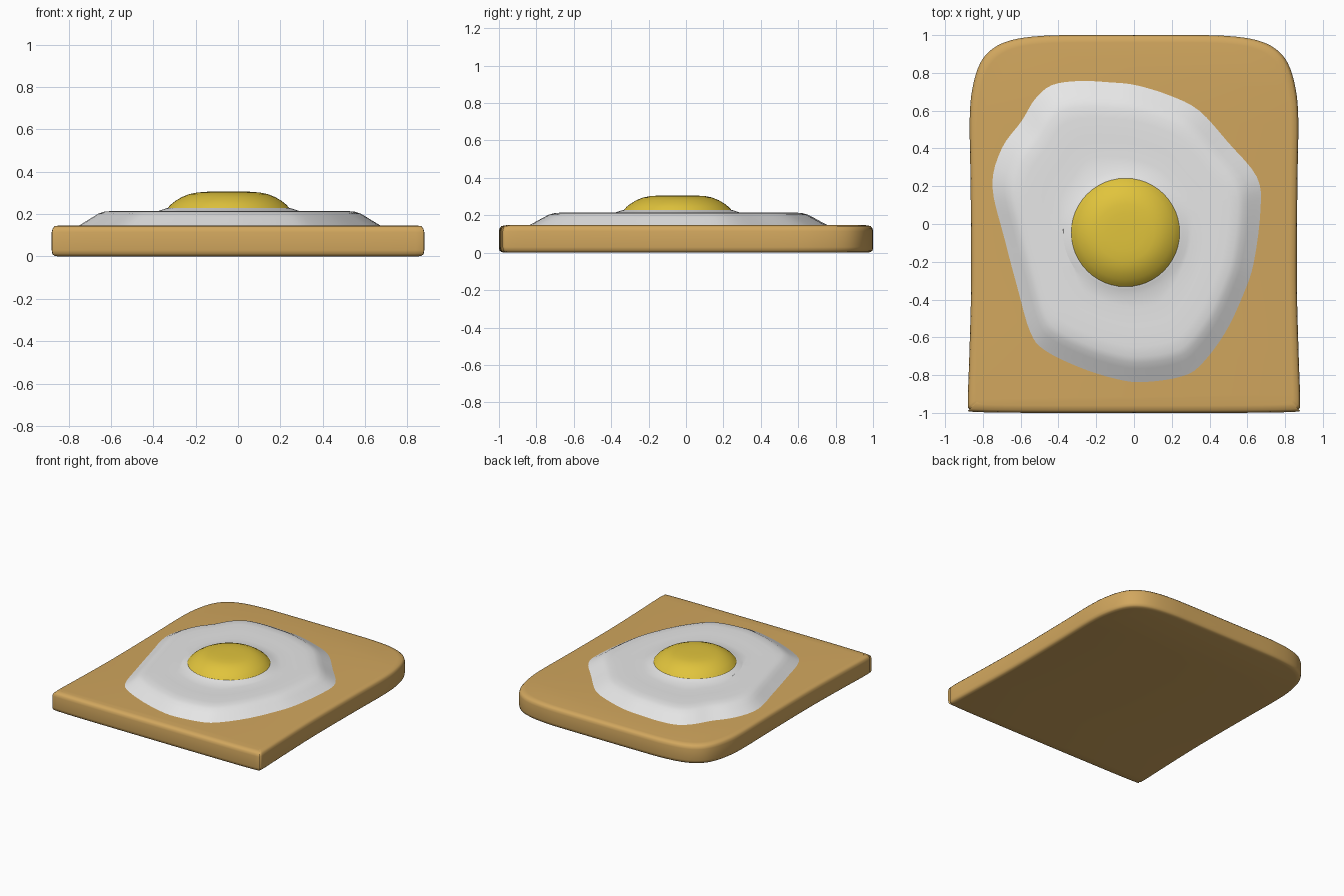
import bpy, math

if "Cube" in bpy.data.objects:
    bpy.data.objects.remove(bpy.data.objects["Cube"])


def material(name, rgb):
    m = bpy.data.materials.new(name)
    m.diffuse_color = (*rgb, 1)
    m.use_nodes = True
    m.node_tree.nodes["Principled BSDF"].inputs["Base Color"].default_value = m.diffuse_color
    return m


def spline(pts, steps):
    """Closed Catmull-Rom curve through 2D points."""
    out, n = [], len(pts)
    for i in range(n):
        a, b, c, d = (pts[(i + k) % n] for k in (-1, 0, 1, 2))
        for s in range(steps):
            t = s / steps
            out.append(tuple(0.5 * (2 * q + (r - p) * t + (2 * p - 5 * q + 4 * r - w) * t * t
                                    + (3 * q - p - 3 * r + w) * t ** 3)
                             for p, q, r, w in zip(a, b, c, d)))
    return out


def loft(name, rings, mat):
    """Skin stacked rings (bottom to top, counter-clockwise) and cap both ends."""
    n = len(rings[0])
    verts = [v for r in rings for v in r]
    faces = [(k * n + i, k * n + (i + 1) % n, (k + 1) * n + (i + 1) % n, (k + 1) * n + i)
             for k in range(len(rings) - 1) for i in range(n)]
    faces.append(tuple(range(n))[::-1])
    faces.append(tuple(range(len(verts) - n, len(verts))))
    me = bpy.data.meshes.new(name)
    me.from_pydata(verts, [], faces)
    me.materials.append(mat)
    ob = bpy.data.objects.new(name, me)
    bpy.context.collection.objects.link(ob)
    bpy.ops.object.select_all(action='DESELECT')
    ob.select_set(True)
    bpy.context.view_layer.objects.active = ob
    bpy.ops.object.shade_smooth_by_angle(angle=math.radians(50))
    return ob


crust = material("toast brown", (0.64, 0.385, 0.112))
white = material("egg white", (0.8, 0.8, 0.8))
yellow = material("yolk yellow", (0.75, 0.55, 0.045))

# Toast slice: half outline mirrored, with rounded rims
half = [(0.45, -1), (0.84, -0.995), (0.87, -0.98), (0.88, -0.94), (0.872, -0.7), (0.862, -0.3),
        (0.865, 0.2), (0.87, 0.55), (0.855, 0.72), (0.815, 0.85), (0.75, 0.927),
        (0.65, 0.973), (0.5, 0.995), (0.3, 1.0)]
outline = spline(half + [(-x, y) for x, y in reversed(half)], 4)
rim = [(0.03, 0), (0.012, 0.004), (0.003, 0.012), (0, 0.03),
       (0, 0.115), (0.004, 0.132), (0.014, 0.143), (0.04, 0.147)]
loft("toast_slice", [[(x * (1 - d / 0.88), y * (1 - d), z) for x, y in outline]
                     for d, z in rim], crust)

# Egg white: irregular outline shrinking up to a low plateau
blob = [(-0.29, 0.757), (-0.13, 0.75), (0.01, 0.735), (0.19, 0.68), (0.345, 0.60), (0.50, 0.43),
        (0.65, 0.25), (0.67, 0.08), (0.635, -0.2), (0.58, -0.37), (0.48, -0.58),
        (0.345, -0.755), (0.24, -0.81), (0.08, -0.835), (-0.05, -0.83), (-0.26, -0.77),
        (-0.47, -0.67), (-0.55, -0.57), (-0.615, -0.345), (-0.685, -0.08), (-0.75, 0.2),
        (-0.70, 0.40), (-0.595, 0.545), (-0.525, 0.66), (-0.435, 0.735)]
edge = spline(blob[::-1], 4)
cx, cy = -0.045, -0.045
steps = [(0.99, 0.14), (1.0, 0.147), (0.96, 0.164), (0.91, 0.186), (0.87, 0.203), (0.83, 0.212),
         (0.76, 0.216), (0.62, 0.213), (0.5, 0.213)]
rings = [[(cx + (x - cx) * s, cy + (y - cy) * s, z) for x, y in edge] for s, z in steps]
# raised collar that meets the yolk
for r, z in [(0.33, 0.216), (0.3, 0.226), (0.275, 0.232)]:
    rings.append([(cx + r * math.cos(a), cy + r * math.sin(a), z)
                  for a in (math.atan2(y - cy, x - cx) for x, y in edge)])
loft("egg_white", rings, white)

# Yolk: flattened dome
dome = [(0.288, 0.212), (0.29, 0.226), (0.272, 0.246), (0.25, 0.263), (0.22, 0.281), (0.185, 0.295),
        (0.15, 0.302), (0.1, 0.306), (0.04, 0.307)]
loft("egg_yolk", [[(cx + r * math.cos(i * math.tau / 48), cy + r * math.sin(i * math.tau / 48), z)
                   for i in range(48)] for r, z in dome], yellow)
